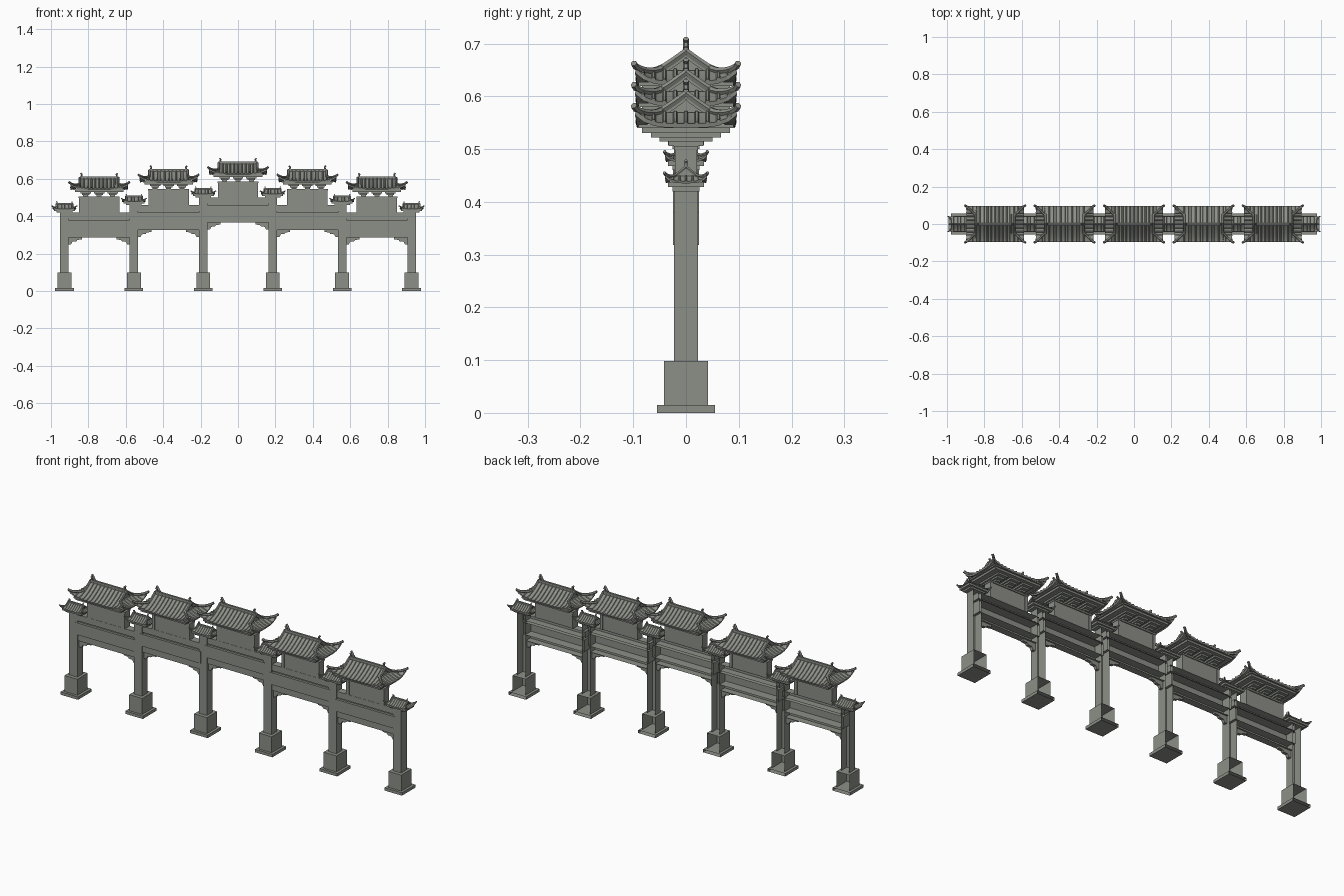
import bpy, bmesh, math
from mathutils import Vector

if "Cube" in bpy.data.objects:
    bpy.data.objects.remove(bpy.data.objects["Cube"])

stone = bpy.data.materials.new("weathered_grey_stone")
stone.diffuse_color = (0.265, 0.275, 0.245, 1)
stone.use_nodes = True
stone.node_tree.nodes["Principled BSDF"].inputs["Base Color"].default_value = stone.diffuse_color
parts = {}


def part(name):
    return parts.setdefault(name, bmesh.new())


def box(name, cx, hx, hy, z0, z1, open_back=False, cy=0):
    bm = part(name)
    vs = [bm.verts.new((cx + sx * hx, cy + sy * hy, z))
          for z in (z0, z1) for sx, sy in ((-1, -1), (1, -1), (1, 1), (-1, 1))]
    faces = [(3, 2, 1, 0), (4, 5, 6, 7), (0, 1, 5, 4), (1, 2, 6, 5), (3, 0, 4, 7)]
    if not open_back:
        faces.append((2, 3, 7, 6))
    for f in faces:
        bm.faces.new([vs[i] for i in f])


def tube(name, pts, r, sides=6):
    bm = part(name)
    pts = [Vector(p) for p in pts]
    rings = []
    for i, p in enumerate(pts):
        d = (pts[min(i + 1, len(pts) - 1)] - pts[max(i - 1, 0)]).normalized()
        a = d.cross(Vector((0, 0, 1)))
        a = a.normalized() if a.length > 1e-4 else Vector((1, 0, 0))
        b = a.cross(d)
        rings.append([bm.verts.new(p + r * (a * math.cos(k * math.tau / sides) + b * math.sin(k * math.tau / sides)))
                      for k in range(sides)])
    for r0, r1 in zip(rings, rings[1:]):
        for k in range(sides):
            bm.faces.new((r0[k], r0[(k + 1) % sides], r1[(k + 1) % sides], r1[k]))
    bm.faces.new(rings[0][::-1])
    bm.faces.new(rings[-1])


def grid(name, fn, nu, nt):
    bm = part(name)
    vs = [[bm.verts.new(fn(-1 + 2 * i / nu, j / nt)) for i in range(nu + 1)] for j in range(nt + 1)]
    for j in range(nt):
        for i in range(nu):
            bm.faces.new((vs[j][i], vs[j][i + 1], vs[j + 1][i + 1], vs[j + 1][i]))


# Hip-and-gable roof with upturned corners, rolled tile ribs and ridges
def roof(kind, cx, z, hw, hd, g, h, lift, r, step):
    def w(t):
        return g + (hw - g) * max(0, 2 * t - 1)

    def height(u, t):
        return z + h * (1 - t) ** 1.35 + lift * abs(u) ** 4 * max(0, 2 * t - 1) ** 1.5

    def slope(s, x, t):
        return (cx + x, s * hd * t, height(min(1, abs(x) / w(t)), t))

    def end(s, y, t):
        return (cx + s * w(t), y, height(min(1, abs(y) / (hd * t)), t))

    def span(t0, n=7):
        return [t0 + (1 - t0) * i / n for i in range(n + 1)]

    sheet, rib, ridge = kind + "_sheet", kind + "_tile_ribs", kind + "_ridges"
    for s in (-1, 1):
        grid(sheet, lambda u, t: slope(s, -s * u * w(t), t), 12, 8)
        grid(sheet, lambda u, t: end(s, s * u * hd * (.5 + t / 2), .5 + t / 2), 10, 4)
        n = int(hw * .95 / step)
        for i in range(-n, n + 1):
            x = i * step
            t0 = .03 if abs(x) <= g else .5 + .5 * (abs(x) - g) / (hw - g)
            tube(rib, [slope(s, x, t) for t in span(t0)], r)
        n = int(hd * .93 / step)
        for i in range(-n, n + 1):
            y = i * step
            tube(rib, [end(s, y, t) for t in span(max(.5, abs(y) / hd), 4)], r)
        # gable wall
        bm = part(kind + "_gables")
        x = s * (g - r)
        prof = [slope(q, x, t) for q, ts in ((-1, (.5, .33, .17)), (1, (0, .17, .33, .5))) for t in ts]
        vs = [bm.verts.new(p) for p in prof]
        bm.faces.new(vs if s > 0 else vs[::-1])
        # gable ridges and hip ridges
        for q in (-1, 1):
            tube(ridge, [Vector(slope(q, s * g, t * .55)) + Vector((0, 0, r)) for t in span(0, 4)], r * 1.5)
            tube(ridge, [Vector(slope(q, s * w(t), t)) + Vector((0, 0, r)) for t in span(.48)]
                 + [Vector((cx + s * (hw + r * 2), q * (hd + r), z + lift + r * 2.5))], r * 1.5)
        # ridge-end finials
        top = z + h
        tube(ridge, [(cx + s * (g - 3 * r), 0, top + r), (cx + s * (g - 2 * r), 0, top + 3 * r),
                     (cx + s * (g - 2.5 * r), 0, top + 5 * r), (cx + s * (g - r), 0, top + 6.5 * r)], r * 1.3)
    box(ridge, cx, g, r * 1.2, z + h - r, z + h + 2.6 * r)


# Carved brace in the corner between pillar and beam
def brace(x, s, z):
    bm = part("corner_braces")
    prof = [(0, 0), (.07, 0), (.07, -.01), (.047, -.012), (.04, -.02), (.02, -.022), (.013, -.036), (0, -.036)]
    vs = [bm.verts.new((x + s * a, -.008, z + b)) for a, b in prof]
    f = bm.faces.new(vs)
    ext = bmesh.ops.extrude_face_region(bm, geom=[f])
    bmesh.ops.translate(bm, vec=(0, .016, 0), verts=[v for v in ext['geom'] if isinstance(v, bmesh.types.BMVert)])


S = .3712
for side in (-1, 1):
    for i in range(3):
        x, d = side * S * (2.5 - i), .04 * i
        # pillars (open at the rear) on stepped bases
        box("plinths", x, .05, .055, 0, .015, True)
        box("pillar_bases", x, .037, .042, .015, .098, True)
        box("pillars", x, .023, .023, .098, .42 + d, True)
        # small roof above each pillar
        box("small_roof_brackets", x, .042, .026, .42 + d, .428 + d)
        box("small_roof_brackets", x, .056, .034, .428 + d, .438 + d)
        roof("small_roof", x, .439 + d, .063, .039, .045, .025, .011, .0022, .0125)

for b in range(-2, 3):
    x, d = b * S, .04 * (2 - abs(b))
    hw = S / 2 - .023
    # layered beams, open at the rear
    box("top_beam", x, S / 2 - .01, .019, .388 + d, .42 + d, True)
    box("recessed_panel", x, hw, .012, .38 + d, .388 + d, True)
    box("main_beam", x, hw + .012, .0245, .318 + d, .38 + d, True)
    box("lower_beam", x, hw, .018, .285 + d, .318 + d, True)
    for s in (-1, 1):
        brace(x - s * hw, s, .285 + d)
    # wall block with end posts under the roof
    box("name_panel_wall", x, .105, .018, .42 + d, .504 + d)
    for s in (-1, 1):
        box("wall_posts", x + s * .1, .008, .021, .42 + d, .504 + d)
    box("wall_cap", x, .11, .023, .498 + d, .506 + d)
    # stepped brackets carrying the eaves
    for k in (-1, 0, 1):
        for j, (bx, by) in enumerate(((.013, .033), (.02, .05), (.028, .066))):
            box("eave_brackets", x + k * .072, bx, by, .506 + d + j * .008, .514 + d + j * .008)
    box("eave_board", x, .13, .083, .53 + d, .54 + d)
    box("eave_board", x, .138, .09, .54 + d, .547 + d)
    roof("main_roof", x, .548 + d, .154, .095, .103, .054, .024, .0042, .0205)

for name, bm in parts.items():
    sheet = name.endswith("_sheet")
    if sheet:
        bmesh.ops.remove_doubles(bm, verts=bm.verts, dist=1e-5)
    if sheet or name == "corner_braces":
        bmesh.ops.recalc_face_normals(bm, faces=bm.faces)
    me = bpy.data.meshes.new(name)
    bm.to_mesh(me)
    bm.free()
    me.materials.append(stone)
    ob = bpy.data.objects.new(name, me)
    bpy.context.collection.objects.link(ob)
    if sheet:
        m = ob.modifiers.new("thickness", 'SOLIDIFY')
        m.thickness = .008 if name.startswith("main") else .004
        m.offset = -1
